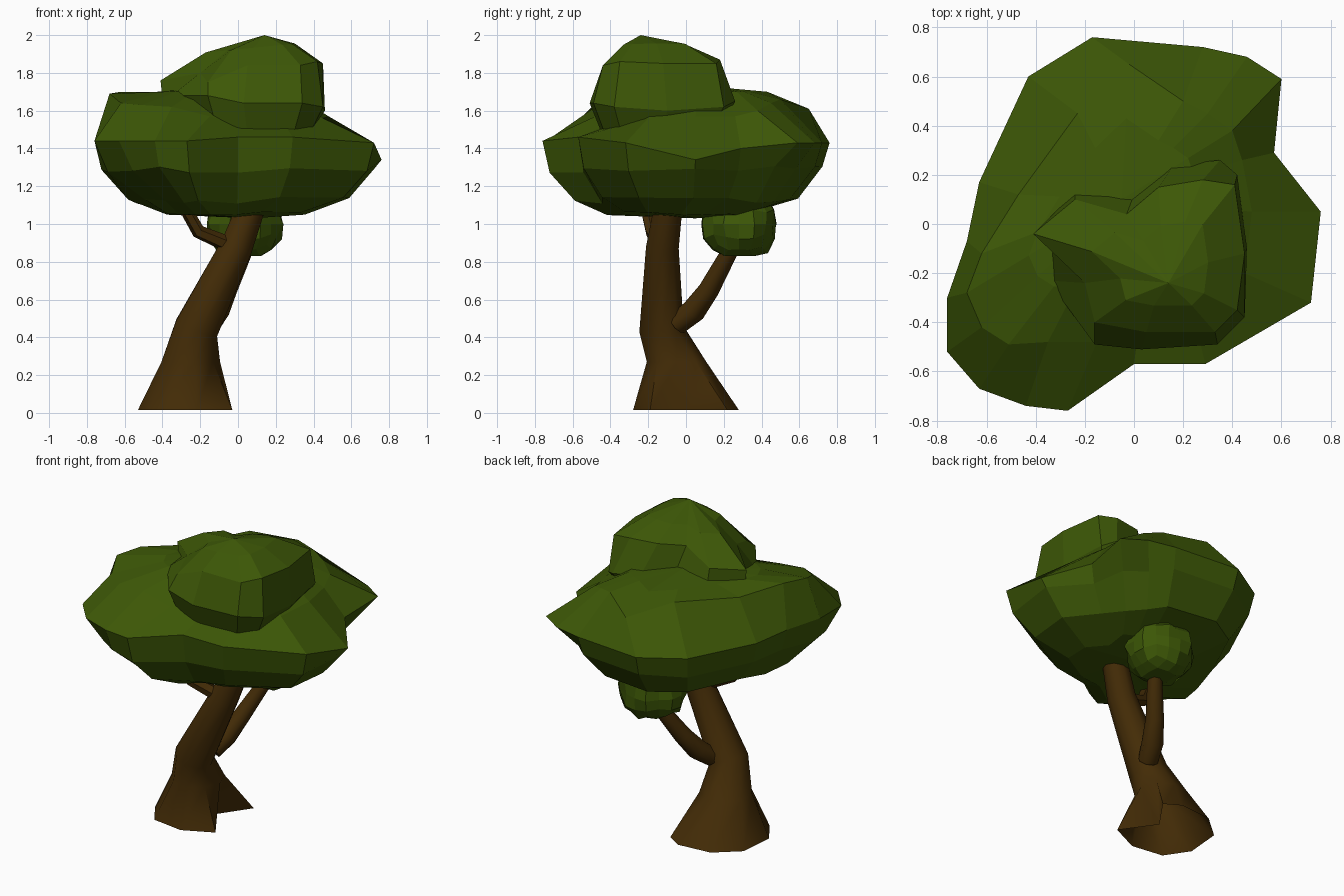
import bpy, bmesh, math, random
from mathutils import Vector

random.seed(4)
cube = bpy.data.objects.get("Cube")
if cube:
    bpy.data.objects.remove(cube, do_unlink=True)


def make_material(name, color):
    mat = bpy.data.materials.new(name)
    mat.use_nodes = True
    mat.diffuse_color = color
    bsdf = next(n for n in mat.node_tree.nodes if n.type == 'BSDF_PRINCIPLED')
    bsdf.inputs["Base Color"].default_value = color
    bsdf.inputs["Roughness"].default_value = 0.9
    return mat


leaf_green = make_material("leaf green", (0.046, 0.096, 0.002, 1))
bark_brown = make_material("bark brown", (0.057, 0.025, 0.002, 1))


def finish(bm, name, mat, smooth=False):
    bmesh.ops.recalc_face_normals(bm, faces=bm.faces)
    mesh = bpy.data.meshes.new(name)
    bm.to_mesh(mesh)
    bm.free()
    mesh.materials.append(mat)
    obj = bpy.data.objects.new(name, mesh)
    bpy.context.collection.objects.link(obj)
    if smooth:
        bpy.ops.object.select_all(action='DESELECT')
        obj.select_set(True)
        bpy.context.view_layer.objects.active = obj
        bpy.ops.object.shade_smooth_by_angle(angle=math.radians(50))
    return obj


def loft(name, rings, bottom, top, mat, smooth=False):
    """Skin a stack of equal rings; close the ends to a point, or leave the bottom open."""
    bm = bmesh.new()
    loops = [[bm.verts.new(p) for p in ring] for ring in rings]
    count = len(rings[0])
    low = bm.verts.new(bottom) if bottom else None
    high = bm.verts.new(top)
    for i in range(count):
        j = (i + 1) % count
        for a, b in zip(loops, loops[1:]):
            bm.faces.new((a[i], a[j], b[j], b[i]))
        if low:
            bm.faces.new((low, loops[0][j], loops[0][i]))
        bm.faces.new((high, loops[-1][i], loops[-1][j]))
    return finish(bm, name, mat, smooth)


def shrink(ring, center, scale, z, wobble=0.0):
    """Copy a ring scaled about a centre and laid at a new height."""
    cx, cy = center
    return [(cx + (x - cx) * scale, cy + (y - cy) * scale,
             z + random.uniform(-wobble, wobble)) for x, y, _ in ring]


def cut_corners(ring, low, high):
    """Pull in the two opposite diagonal corners of a ring."""
    result = []
    for x, y, z in ring:
        shift = (min(max(x + y, low), high) - (x + y)) / 2
        result.append((x + shift, y + shift, z))
    return result


def limb(name, stations, sides=8, foot=None):
    """Tapered bark tube; each station is x, y, z, radius. A foot ring flares the base."""
    rings = [foot] if foot else []
    for k, (x, y, z, r) in enumerate(stations):
        before = Vector(stations[max(k - 1, 0)][:3])
        after = Vector(stations[min(k + 1, len(stations) - 1)][:3])
        tilt = Vector((0, 0, 1)) if foot and k == 0 else (after - before).normalized()
        turn = Vector((0, 0, 1)).rotation_difference(tilt)
        ring = []
        for i in range(sides):
            a = math.tau * i / sides
            ring.append(Vector((x, y, z)) + turn @ Vector((r * math.cos(a), r * math.sin(a), 0)))
        rings.append(ring)
    bottom = None if foot else stations[0][:3]
    return loft(name, rings, bottom, stations[-1][:3], bark_brown, True)


# Trunk with a notched, open foot
foot = [(x, y, .015) for x, y in
        [(-.18, .02), (-.04, .22), (-.14, .28), (-.36, .26), (-.51, .13),
         (-.53, -.1), (-.43, -.25), (-.22, -.28), (-.03, -.19)]]
limb("trunk", [(-.255, -.05, .27, .16), (-.222, -.13, .45, .12),
               (-.01, -.125, .88, .088), (.08, -.09, 1.12, .075)], len(foot), foot)

# Branches
limb("back_branch", [(-.15, -.05, .47, .06), (-.11, .04, .54, .065), (-.06, .12, .65, .055),
                     (.04, .24, .87, .043), (.07, .27, .98, .04)])
limb("side_branch", [(-.02, -.13, .88, .045), (-.21, -.18, .96, .037), (-.3, -.22, 1.12, .032)], 6)

# Main canopy: widest outline and the crest above it
outline = [(.76, .05, 1.34), (.57, .29, 1.4), (.6, .59, 1.43), (.46, .68, 1.43),
           (.28, .72, 1.43), (-.17, .76, 1.43), (-.43, .6, 1.43), (-.63, .17, 1.42),
           (-.68, -.07, 1.43), (-.76, -.3, 1.44), (-.76, -.52, 1.44), (-.63, -.67, 1.44),
           (-.44, -.74, 1.44), (-.27, -.76, 1.44), (0, -.57, 1.46), (.29, -.57, 1.46),
           (.72, -.32, 1.43)]
crest = [(.48, .05, 1.57), (.44, .26, 1.57), (.4, .38, 1.6), (.3, .45, 1.64),
         (.2, .5, 1.66), (-.02, .65, 1.61), (-.23, .45, 1.69), (-.47, .12, 1.66),
         (-.62, -.12, 1.7), (-.68, -.28, 1.69), (-.62, -.42, 1.64), (-.51, -.49, 1.63),
         (-.35, -.48, 1.62), (-.15, -.48, 1.57), (.02, -.42, 1.52), (.25, -.4, 1.52),
         (.45, -.2, 1.56)]
mid, crown = (-.02, 0), (-.05, .1)
loft("main_canopy",
     [shrink(outline, (-.02, -.1), .48, 1.055, .01),
      cut_corners(shrink(outline, mid, .78, 1.125, .02), -.8, .75),
      cut_corners(shrink(outline, mid, .95, 1.29, .02), -1.15, .95),
      outline, crest, shrink(crest, crown, .6, 1.7)],
     (.08, .05, 1.03), (*crown, 1.73), leaf_green)

# Upper canopy lump: craggy rim over a wider skirt
rim = [(.45, -.12, 1.85), (.41, .16, 1.85), (.28, .18, 1.87), (.1, .15, 1.87),
       (-.03, .04, 1.85), (-.24, .1, 1.78), (-.41, -.04, 1.76), (-.2, -.24, 1.8),
       (-.16, -.4, 1.75), (.05, -.44, 1.84), (.33, -.44, 1.84), (.42, -.35, 1.86)]
skirt = [(.46, -.1, 1.6), (.42, .2, 1.62), (.35, .26, 1.65), (.16, .24, 1.68),
         (0, .12, 1.68), (-.24, .13, 1.66), (-.4, -.04, 1.66), (-.35, -.23, 1.68),
         (-.16, -.49, 1.68), (.03, -.51, 1.64), (.34, -.49, 1.64), (.45, -.38, 1.62)]
peak = (.12, -.2)
cap = [(x, y, z + .1 * x) for x, y, z in shrink(rim, peak, .55, 1.925)]
loft("upper_canopy", [shrink(skirt, peak, .82, 1.5), skirt, rim, cap],
     (*peak, 1.48), (.14, -.24, 2), leaf_green)

# Small round leaf clump on the back branch
bm = bmesh.new()
bmesh.ops.create_cube(bm, size=2)
bmesh.ops.subdivide_edges(bm, edges=bm.edges[:], cuts=3, use_grid_fill=True)
for v in bm.verts:
    direction = Vector([math.tan(c * math.pi / 4) for c in v.co]).normalized()
    v.co = Vector((.04, .28, 1)) + direction * random.uniform(.19, .218)
    v.co.z = max(v.co.z, .83)
finish(bm, "small_clump", leaf_green)
